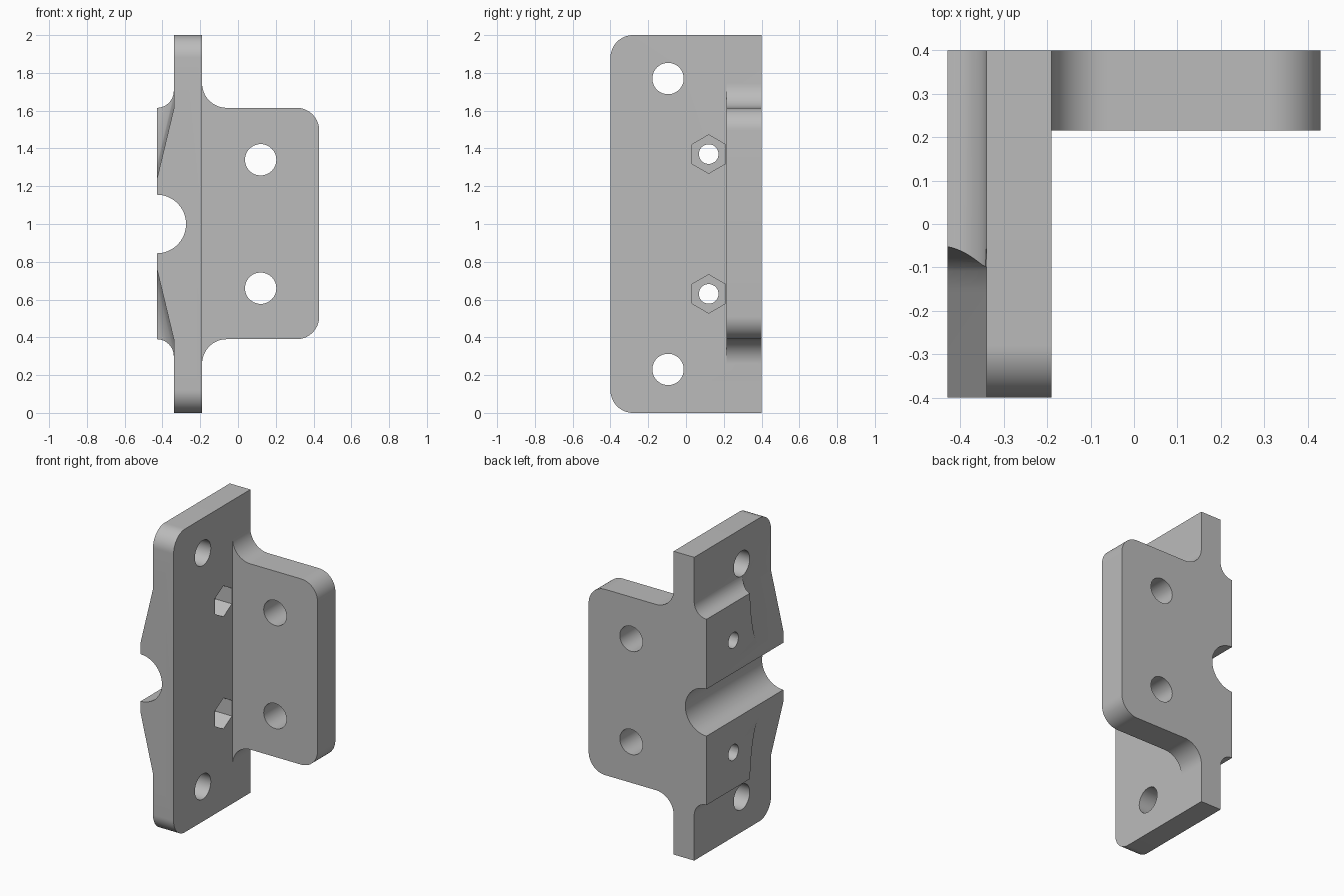
import bpy
import bmesh
from math import cos, sin, radians
from mathutils import Vector

cube = bpy.data.objects.get("Cube")
if cube:
    bpy.data.objects.remove(cube, do_unlink=True)

X, Y, Z = Vector((1, 0, 0)), Vector((0, 1, 0)), Vector((0, 0, 1))

grey = bpy.data.materials.new("plain grey")
grey.use_nodes = True
colour = (0.5, 0.5, 0.5, 1)
grey.diffuse_color = colour
grey.node_tree.nodes["Principled BSDF"].inputs["Base Color"].default_value = colour


def arc(cx, cy, r, start, end, steps=16):
    angles = [radians(start + (end - start) * i / steps) for i in range(steps + 1)]
    return [(cx + r * cos(a), cy + r * sin(a)) for a in angles]


def circle(cx, cy, r, sides=48, turn=0):
    return arc(cx, cy, r, turn, turn + 360, sides)[:-1]


def prism(name, points, u, v, w, low, high, origin=Vector()):
    """Extrude a 2D outline in the u-v plane along w."""
    bm = bmesh.new()
    rings = [[bm.verts.new(origin + u * a + v * b + w * t) for a, b in points]
             for t in (low, high)]
    for ring in rings:
        bm.faces.new(ring)
    for i in range(len(points)):
        j = (i + 1) % len(points)
        bm.faces.new((rings[0][i], rings[0][j], rings[1][j], rings[1][i]))
    bmesh.ops.recalc_face_normals(bm, faces=bm.faces)
    mesh = bpy.data.meshes.new(name)
    bm.to_mesh(mesh)
    bm.free()
    mesh.materials.append(grey)
    obj = bpy.data.objects.new(name, mesh)
    bpy.context.collection.objects.link(obj)
    return obj


def combine(target, other, operation):
    mod = target.modifiers.new(operation.lower(), "BOOLEAN")
    mod.operation, mod.solver, mod.object = operation, "EXACT", other
    bpy.context.view_layer.objects.active = target
    bpy.ops.object.modifier_apply(modifier=mod.name)
    bpy.data.objects.remove(other, do_unlink=True)


# Upright plate with two rounded front corners
outline = [(0.4, 0), (0.4, 2)] + arc(-0.28, 1.88, 0.12, 90, 180) + arc(-0.28, 0.12, 0.12, 180, 270)
bracket = prism("bracket", outline, Y, Z, X, -0.34, -0.19)

# Side flange, filleted into the plate
outline = ([(-0.26, 0.26)] + arc(-0.06, 0.26, 0.13, 180, 90)
           + arc(0.31, 0.51, 0.12, -90, 0) + arc(0.31, 1.495, 0.12, 0, 90)
           + arc(-0.06, 1.745, 0.13, 270, 180) + [(-0.26, 1.745)])
flange = prism("flange", outline, X, Z, Y, 0.215, 0.4)

# Raised clamp block with hollow fillets above and below
outline = ([(-0.26, 0.3)] + arc(-0.43, 0.3, 0.09, 0, 90)
           + arc(-0.43, 1.705, 0.09, -90, 0) + [(-0.26, 1.705)])
block = prism("clamp_block", outline, X, Z, Y, -0.4, 0.4)

# Sloped relief at the front of the block, above and below
relief = [(0.5, -0.6), (0, -0.6)] + arc(0.11, -0.16, 0.11, 180, 90) + [(0.5, -0.05)]
for side in (1, -1):
    slope = Vector((0.09, 0, 0.375 * side)).normalized()
    normal = Vector((-0.375, 0, 0.09 * side)).normalized()
    start = Vector((-0.43, 0, 1 + 0.235 * side))
    combine(block, prism("relief_cutter", relief, normal, Y, slope, -0.1, 0.7, start), "DIFFERENCE")

combine(bracket, flange, "UNION")
combine(bracket, block, "UNION")

# Half-round rod groove
combine(bracket, prism("groove_cutter", circle(-0.43, 1, 0.155, 64), X, Z, Y, -1, 1), "DIFFERENCE")

for side in (1, -1):
    # Mounting holes in the plate and flange
    combine(bracket, prism("plate_hole", circle(-0.095, 1 + 0.77 * side, 0.083), Y, Z, X, -1, 0), "DIFFERENCE")
    combine(bracket, prism("flange_hole", circle(0.12, 1 + 0.34 * side, 0.083), X, Z, Y, 0, 1), "DIFFERENCE")
    # Clamp screw holes with hexagonal nut pockets
    height = 1 + 0.37 * side
    combine(bracket, prism("screw_hole", circle(0.12, height, 0.052, 32), Y, Z, X, -1, 0), "DIFFERENCE")
    combine(bracket, prism("nut_pocket", circle(0.12, height, 0.102, 6, 30), Y, Z, X, -0.31, -0.1), "DIFFERENCE")

bpy.ops.object.select_all(action="DESELECT")
bracket.select_set(True)
bpy.context.view_layer.objects.active = bracket
bpy.ops.object.shade_smooth_by_angle(angle=radians(30))
